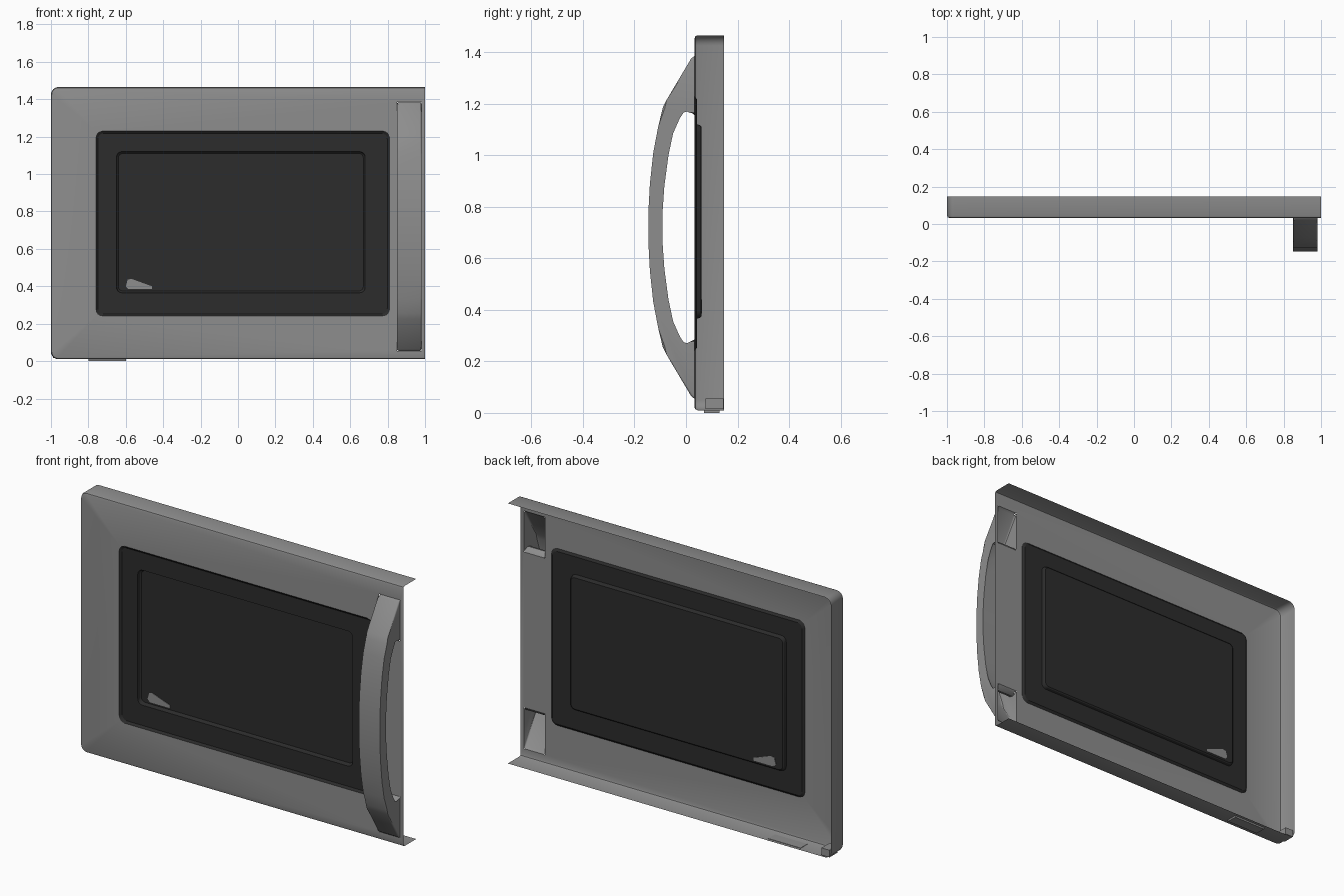
import bpy, bmesh
from math import sin, cos, pi

if "Cube" in bpy.data.objects:
    bpy.data.objects.remove(bpy.data.objects["Cube"])

FRONT, BACK = 0.033, 0.147      # y of the door sheet and of the flange rims
TOP, BOTTOM = 1.465, 0.01
HX0, HX1 = 0.85, 0.98           # handle sides
MID = 0.72                      # height the handle mirrors about


def material(name, value):
    m = bpy.data.materials.new(name)
    m.use_nodes = True
    colour = (value, value, value, 1)
    m.diffuse_color = colour
    bsdf = m.node_tree.nodes["Principled BSDF"]
    bsdf.inputs["Base Color"].default_value = colour
    bsdf.inputs["Roughness"].default_value = 0.6
    return m


grey = material("door grey", 0.27)
dark = material("window black", 0.025)


def finish(bm, name, mat, outward=True):
    """Turn a bmesh into a smooth-by-angle object; sheets face the front."""
    bmesh.ops.recalc_face_normals(bm, faces=bm.faces)
    bm.normal_update()
    if not outward:
        biggest = max(bm.faces, key=lambda f: f.calc_area())
        if biggest.normal.y > 0:
            bmesh.ops.reverse_faces(bm, faces=bm.faces)
    mesh = bpy.data.meshes.new(name)
    bm.to_mesh(mesh)
    bm.free()
    mesh.materials.append(mat)
    ob = bpy.data.objects.new(name, mesh)
    bpy.context.collection.objects.link(ob)
    bpy.ops.object.select_all(action='DESELECT')
    ob.select_set(True)
    bpy.context.view_layer.objects.active = ob
    bpy.ops.object.shade_smooth_by_angle(angle=pi / 6)
    return ob


def arc(cx, cz, r, start, steps=6):
    return [(cx + r * cos(start + pi / 2 * i / steps),
             cz + r * sin(start + pi / 2 * i / steps)) for i in range(steps + 1)]


def rounded_rect(x0, x1, z0, z1, r):
    return (arc(x1 - r, z1 - r, r, 0) + arc(x0 + r, z1 - r, r, pi / 2)
            + arc(x0 + r, z0 + r, r, pi) + arc(x1 - r, z0 + r, r, pi * 1.5))


def door_outline(d):
    """Door edge inset by d: hinge corners round, handle side square."""
    r = 0.04 - d
    return ([(1, TOP - d)] + arc(-0.96, TOP - 0.04, r, pi / 2)
            + arc(-0.96, BOTTOM + 0.04, r, pi) + [(1, BOTTOM + d)])


def ring(bm, points, y):
    return [bm.verts.new((x, y, z)) for x, z in points]


def bridge(bm, a, b, closed=True, keep=lambda v: True):
    n = len(a)
    for i in range(n if closed else n - 1):
        j = (i + 1) % n
        if keep(a[i]) and keep(a[j]):
            bm.faces.new((a[i], a[j], b[j], b[i]))


WINDOW = (-0.76, 0.81, 0.24, 1.23)
GLASS = (-0.65, 0.68, 0.365, 1.12)
POCKET = (0.055, 0.285)


def inset(rect, d):
    return rect[0] + d, rect[1] - d, rect[2] + d, rect[3] - d


# Door sheet with openings for the window and the hollow handle feet
bm = bmesh.new()
front = ring(bm, door_outline(0.012), FRONT)
loops = [front, ring(bm, rounded_rect(*WINDOW, 0.035), FRONT)]
for z0, z1 in (POCKET, (2 * MID - POCKET[1], 2 * MID - POCKET[0])):
    loops.append(ring(bm, [(HX0, z0), (HX1, z0), (HX1, z1), (HX0, z1)], FRONT))
edges = [bm.edges.new((lp[i], lp[i - 1])) for lp in loops for i in range(len(lp))]
bmesh.ops.triangle_fill(bm, use_beauty=True, use_dissolve=False,
                        edges=edges, normal=(0, -1, 0))
# Rolled edge, then the top and bottom flanges
last = front
for d, y in ((0.004, 0.036), (0, 0.045)):
    nxt = ring(bm, door_outline(d), y)
    bridge(bm, last, nxt, closed=False)
    last = nxt
rim = ring(bm, door_outline(0), BACK)
bridge(bm, last, rim, closed=False,
       keep=lambda v: v.co.z > 1.42 or v.co.z < 0.06)
bmesh.ops.delete(bm, geom=[v for v in rim if not v.link_faces], context='VERTS')
finish(bm, "door_panel", grey, outward=False)

# Window: dark border with a recessed pane
bm = bmesh.new()
steps = [(WINDOW, 0, 0.035, FRONT), (WINDOW, 0.012, 0.03, 0.042),
         (GLASS, 0, 0.03, 0.042), (GLASS, 0.004, 0.028, 0.055),
         (GLASS, 0.01, 0.024, 0.06)]
rings = [ring(bm, rounded_rect(*inset(rect, d), r), y) for rect, d, r, y in steps]
for a, b in zip(rings, rings[1:]):
    bridge(bm, a, b)
bm.faces.new(rings[-1])
finish(bm, "window", dark, outward=False)

# Pale patch showing on both sides of the pane
bm = bmesh.new()
patch = [(-0.60, 0.40), (-0.585, 0.385), (-0.46, 0.385), (-0.46, 0.40),
         (-0.515, 0.42), (-0.57, 0.44), (-0.59, 0.435)]
a, b = ring(bm, patch, 0.0575), ring(bm, patch, 0.0625)
bridge(bm, a, b)
bm.faces.new(a)
bm.faces.new(b)
finish(bm, "pane_patch", grey)


def mirrored(half):
    return half + [(y, 2 * MID - z) for y, z in reversed(half)]


# Handle: bowed hollow grip, open at the back of each foot
outer = mirrored([(FRONT, 0.055), (0.02, 0.065), (-0.075, 0.225), (-0.09, 0.255),
                  (-0.108, 0.33), (-0.127, 0.43), (-0.14, 0.55), (-0.146, 0.66)])
inner = mirrored([(FRONT, 0.285), (0.022, 0.27), (0.005, 0.262), (-0.015, 0.268),
                  (-0.032, 0.295), (-0.05, 0.355), (-0.068, 0.44),
                  (-0.084, 0.56), (-0.091, 0.66)])
loop = outer + inner[::-1]
open_spans = (len(outer) - 1, len(loop) - 1)
bm = bmesh.new()
sides = [[bm.verts.new((x, y, z)) for y, z in loop] for x in (HX0, HX1)]
for i in range(len(loop)):
    if i not in open_spans:
        j = (i + 1) % len(loop)
        bm.faces.new((sides[0][i], sides[0][j], sides[1][j], sides[1][i]))
for s in sides:
    bm.faces.new(s)
corners = [e for e in bm.edges if len(e.link_faces) == 2
           and abs(e.verts[0].co.x - e.verts[1].co.x) < 0.001]
bmesh.ops.bevel(bm, geom=corners, offset=0.008, segments=3,
                profile=0.5, affect='EDGES')
finish(bm, "handle", grey)

# Small foot under the bottom flange near the hinge side
bm = bmesh.new()
bmesh.ops.create_cube(bm, size=1)
for v in bm.verts:
    v.co = (-0.7 + v.co.x * 0.2, 0.1 + v.co.y * 0.06, 0.006 + v.co.z * 0.012)
finish(bm, "bottom_tab", grey)

# Hinge block inside the lower corner
bm = bmesh.new()
bmesh.ops.create_cube(bm, size=1)
for v in bm.verts:
    v.co = (-0.965 + v.co.x * 0.05, 0.11 + v.co.y * 0.07, 0.036 + v.co.z * 0.04)
finish(bm, "hinge_block", grey)
